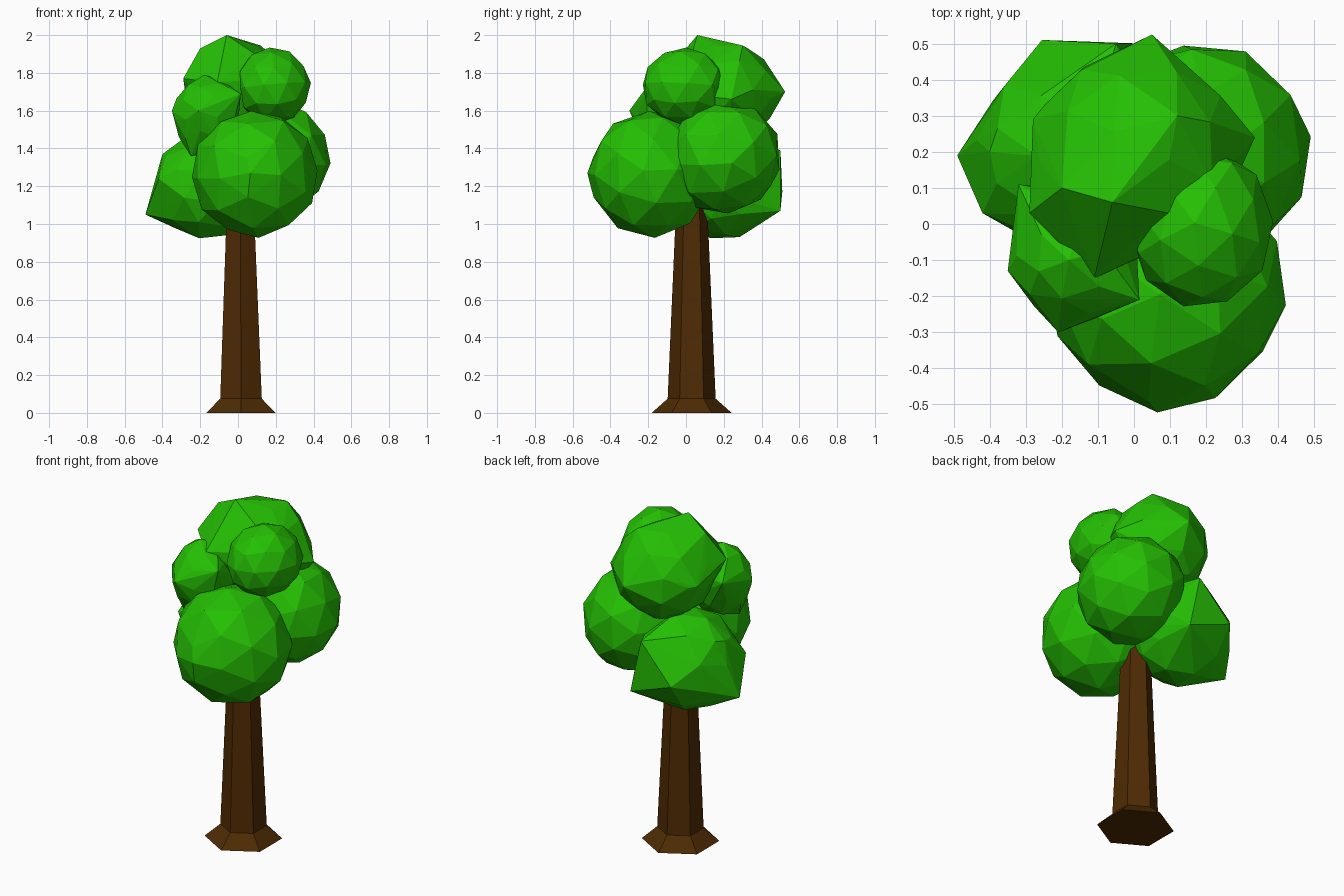
import bpy, bmesh, math, random
from mathutils import Vector, Euler

if "Cube" in bpy.data.objects:
    bpy.data.objects.remove(bpy.data.objects["Cube"])

random.seed(4)


def material(name, rgb):
    m = bpy.data.materials.new(name)
    m.diffuse_color = (*rgb, 1)
    m.use_nodes = True
    m.node_tree.nodes["Principled BSDF"].inputs["Base Color"].default_value = m.diffuse_color
    return m


leaf = material("leaf_green", (0.018, 0.52, 0.001))
bark = material("bark_brown", (0.075, 0.024, 0.001))


def finish(bm, name, mat):
    bmesh.ops.recalc_face_normals(bm, faces=bm.faces[:])
    me = bpy.data.meshes.new(name)
    bm.to_mesh(me)
    bm.free()
    me.materials.append(mat)
    ob = bpy.data.objects.new(name, me)
    bpy.context.collection.objects.link(ob)
    return ob


# Faceted leaf clump: a rough icosphere, stretched out to a few sharp corners
def clump(name, centre, radii, corners=()):
    src = bmesh.new()
    bmesh.ops.create_icosphere(src, subdivisions=2, radius=1)
    turn = Euler([random.uniform(0, 6.28) for _ in range(3)]).to_matrix()
    pts = []
    for v in src.verts:
        p = (turn @ v.co) * random.uniform(0.98, 1.015)
        pts.append(Vector(c + r * k for c, r, k in zip(centre, radii, p)))
    src.free()
    bm = bmesh.new()
    for p in pts + [Vector(c) for c in corners]:
        bm.verts.new(p)
    bmesh.ops.convex_hull(bm, input=bm.verts[:])
    loose = [v for v in bm.verts if not v.link_faces]
    bmesh.ops.delete(bm, geom=loose, context='VERTS')
    finish(bm, name, leaf)


# Six-sided trunk with a flared foot
bm = bmesh.new()
rings = []
for z, r, cx, cy in [(0, 0.212, 0.015, 0.03), (0.075, 0.127, 0.016, 0.03),
                     (1.2, 0.078, 0.012, 0.03)]:
    rings.append([bm.verts.new((cx + r * math.sin(i * math.pi / 3),
                                cy - r * math.cos(i * math.pi / 3), z))
                  for i in range(6)])
for a, b in zip(rings, rings[1:]):
    for i in range(6):
        j = (i + 1) % 6
        bm.faces.new((a[i], a[j], b[j], b[i]))
bm.faces.new(rings[0][::-1])
bm.faces.new(rings[-1])
finish(bm, "trunk", bark)

# Three large lower clumps
clump("lower_front_foliage", (0.09, -0.18, 1.265), (0.335, 0.33, 0.34),
      [(0.065, -0.522, 1.27)])
clump("lower_right_foliage", (0.185, 0.2, 1.355), (0.305, 0.308, 0.308))
clump("lower_left_foliage", (-0.16, 0.2, 1.205), (0.285, 0.285, 0.29),
      [(0.02, 0.5, 1.07), (-0.05, 0.5, 1.39), (-0.255, 0.51, 1.17),
       (-0.49, 0.19, 1.05), (-0.42, 0.03, 1.24), (-0.4, 0.2, 1.37)])

# Three upper clumps
clump("crown_back_foliage", (0.005, 0.2, 1.69), (0.28, 0.285, 0.275),
      [(-0.06, 0.06, 2.0), (0.12, 0.3, 1.945), (0.05, 0.525, 1.70),
       (0.335, 0.24, 1.66), (-0.28, 0.29, 1.7), (-0.29, 0.03, 1.77),
       (-0.2, 0.1, 1.93), (-0.11, -0.15, 1.75)])
clump("crown_right_foliage", (0.185, -0.01, 1.73), (0.2, 0.225, 0.203))
clump("crown_left_foliage", (-0.165, -0.09, 1.575), (0.178, 0.185, 0.205),
      [(-0.18, -0.1, 1.79), (0.015, -0.21, 1.69), (-0.21, -0.3, 1.6),
       (-0.35, -0.13, 1.6), (-0.32, 0.11, 1.66), (-0.25, -0.15, 1.36)])
